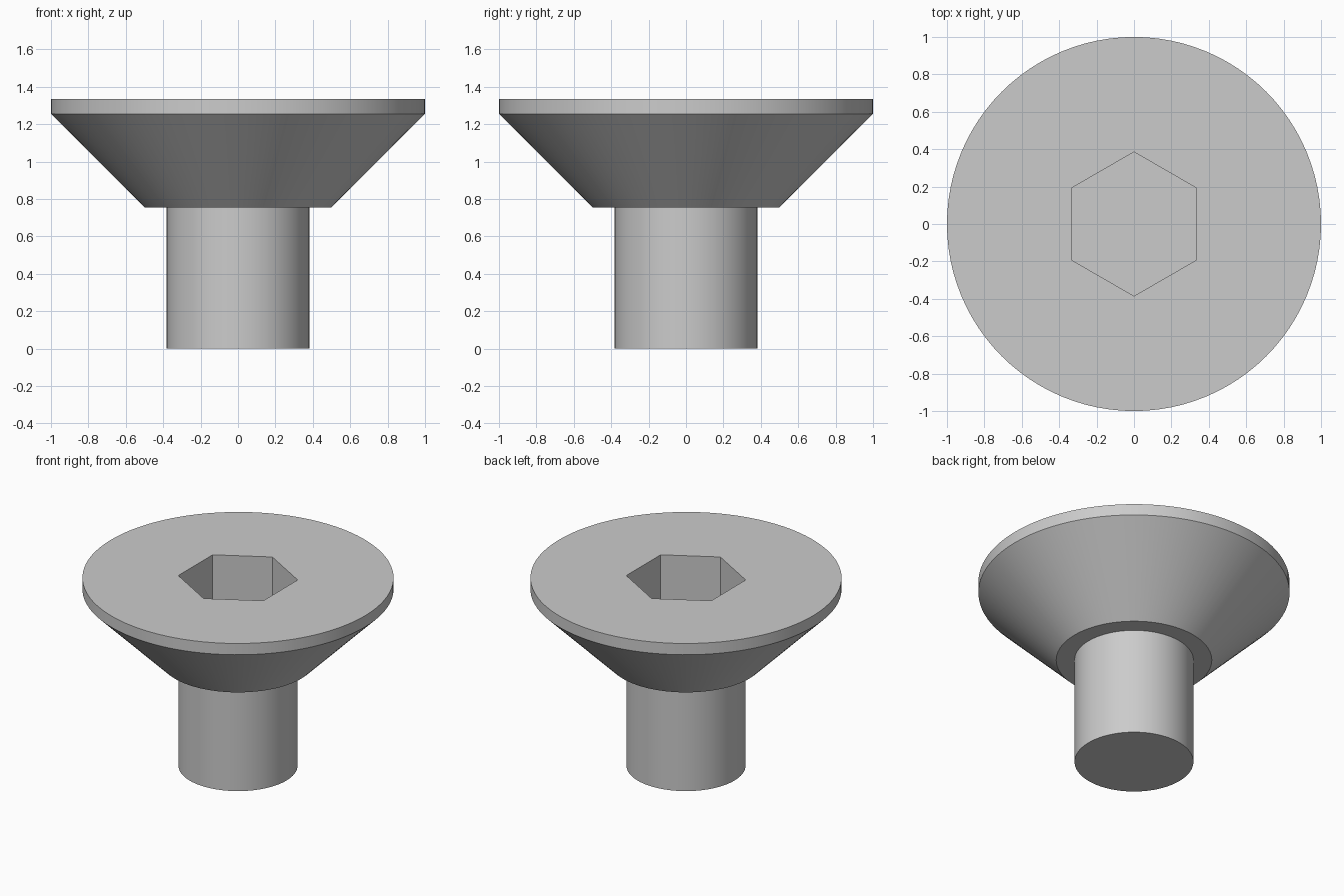
import bpy, bmesh, math

if "Cube" in bpy.data.objects:
    bpy.data.objects.remove(bpy.data.objects["Cube"])

SEGMENTS = 96
HEIGHT = 1.335
SOCKET_RADIUS = 0.385
SOCKET_DEPTH = 0.42

steel = bpy.data.materials.new("steel_grey")
steel.use_nodes = True
colour = (0.6, 0.6, 0.6, 1)
steel.diffuse_color = colour
steel.node_tree.nodes["Principled BSDF"].inputs["Base Color"].default_value = colour


def ring(bm, radius, z, count, turn=0.0):
    """Add a ring of vertices around the z axis."""
    return [bm.verts.new((radius * math.cos(turn + math.tau * i / count),
                          radius * math.sin(turn + math.tau * i / count), z))
            for i in range(count)]


def bridge(bm, lower, upper):
    """Join two rings with quads facing away from the axis."""
    n = len(lower)
    for i in range(n):
        j = (i + 1) % n
        bm.faces.new((lower[i], lower[j], upper[j], upper[i]))


bm = bmesh.new()

# Shank, shoulder, countersunk cone and rim as one turned profile
profile = [(0.382, 0), (0.382, 0.755), (0.5, 0.755), (1, 1.255), (1, HEIGHT)]
rings = [ring(bm, r, z, SEGMENTS) for r, z in profile]
for lower, upper in zip(rings, rings[1:]):
    bridge(bm, lower, upper)
bm.faces.new(rings[0][::-1])

# Hexagonal socket with corners towards front and back
floor = ring(bm, SOCKET_RADIUS, HEIGHT - SOCKET_DEPTH, 6, math.pi / 2)
mouth = ring(bm, SOCKET_RADIUS, HEIGHT, 6, math.pi / 2)
bridge(bm, mouth, floor)
bm.faces.new(floor)

# Flat top: one sector of the rim per side of the socket
rim = rings[-1]
step = SEGMENTS // 6
start = SEGMENTS // 4
for k in range(6):
    arc = [rim[(start + k * step + i) % SEGMENTS] for i in range(step + 1)]
    bm.faces.new(arc + [mouth[(k + 1) % 6], mouth[k]])

bmesh.ops.recalc_face_normals(bm, faces=bm.faces)
mesh = bpy.data.meshes.new("countersunk_screw")
bm.to_mesh(mesh)
bm.free()
mesh.materials.append(steel)

screw = bpy.data.objects.new("countersunk_screw", mesh)
bpy.context.collection.objects.link(screw)

# Smooth round sides with crisp edges
bpy.ops.object.select_all(action='DESELECT')
screw.select_set(True)
bpy.context.view_layer.objects.active = screw
bpy.ops.object.shade_smooth_by_angle(angle=math.radians(30))
